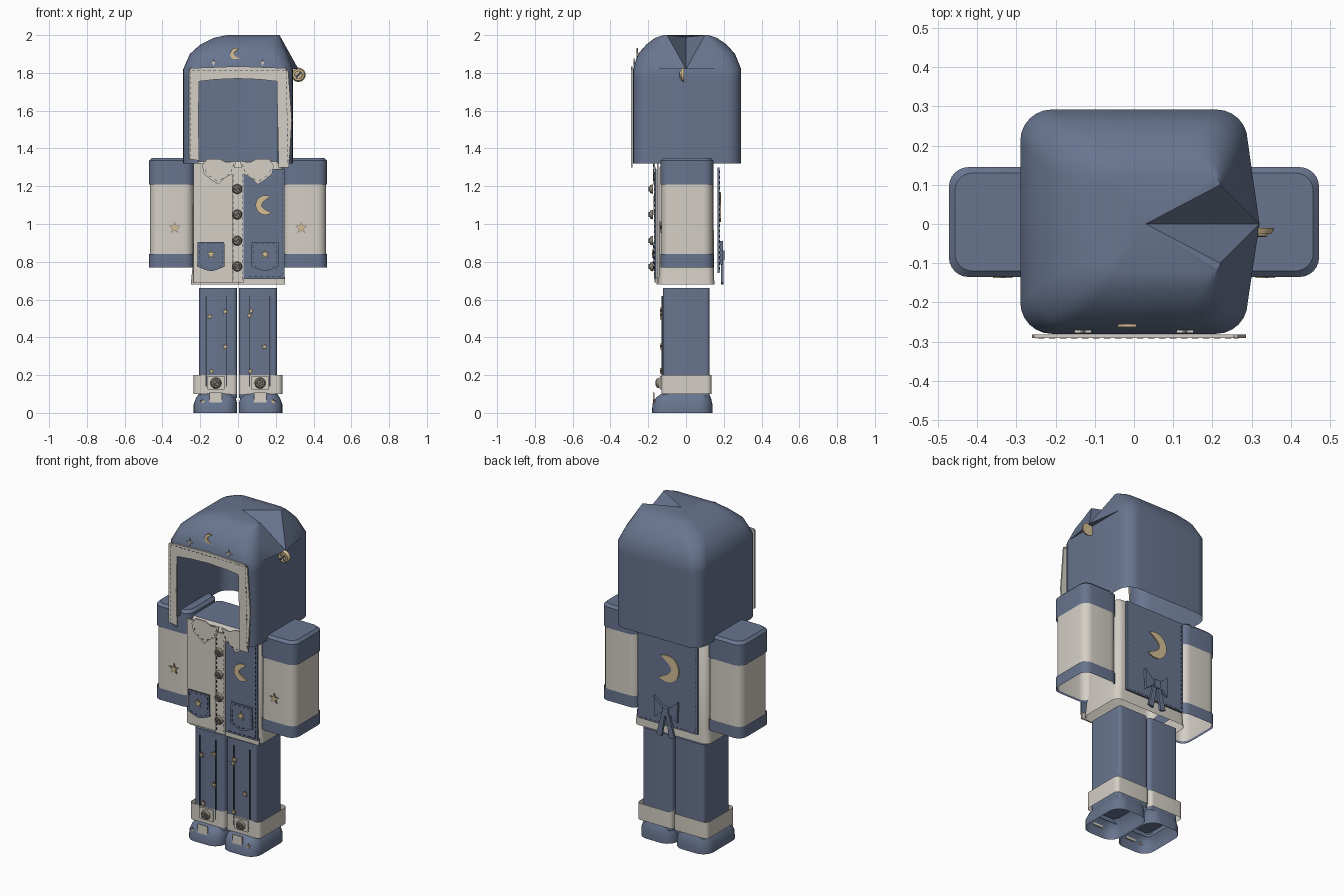
import bpy, bmesh, math
from mathutils import Matrix, Vector

if "Cube" in bpy.data.objects:
    bpy.data.objects.remove(bpy.data.objects["Cube"])


def material(name, rgb):
    m = bpy.data.materials.new(name)
    m.diffuse_color = (*rgb, 1)
    m.use_nodes = True
    m.node_tree.nodes["Principled BSDF"].inputs["Base Color"].default_value = m.diffuse_color
    return m


BLUE = material("dusty blue", (0.138, 0.178, 0.275))
CREAM = material("cream", (0.66, 0.62, 0.56))
GOLD = material("pale gold", (0.66, 0.52, 0.30))
BRONZE = material("bronze grey", (0.26, 0.23, 0.18))
DARK = material("dark seam", (0.05, 0.062, 0.095))


def finish(name, bm, mats, angle=35):
    bmesh.ops.recalc_face_normals(bm, faces=bm.faces)
    me = bpy.data.meshes.new(name)
    bm.to_mesh(me)
    bm.free()
    for m in mats:
        me.materials.append(m)
    me.shade_smooth()
    me.set_sharp_from_angle(angle=math.radians(angle))
    ob = bpy.data.objects.new(name, me)
    bpy.context.collection.objects.link(ob)
    return ob


N = 6  # segments per rounded corner


def rounded(x0, x1, y0, y1, r):
    centres = [(x1 - r, y0 + r), (x1 - r, y1 - r), (x0 + r, y1 - r), (x0 + r, y0 + r)]
    return [(cx + r * math.cos(a), cy + r * math.sin(a))
            for k, (cx, cy) in enumerate(centres)
            for a in [math.pi / 2 * (k - 1 + i / N) for i in range(N + 1)]]


def loft(name, sections, mat, top=None, skip=lambda lev, j: False, extra=None):
    """Skin through rounded rectangles (x0, x1, y0, y1, r, z); top = cap material."""
    bm = bmesh.new()
    rings = [[bm.verts.new((x, y, s[5])) for x, y in rounded(*s[:5])] for s in sections]
    n = len(rings[0])
    for lev, (a, b) in enumerate(zip(rings, rings[1:])):
        for j in range(n):
            if not skip(lev, j):
                k = (j + 1) % n
                bm.faces.new((a[j], a[k], b[k], b[j]))
    if top:
        bm.faces.new(rings[-1]).material_index = 1
    if extra:
        extra(bm, rings)
    return finish(name, bm, [mat, top or mat])


def plate(name, outlines, y, mat, t=0.008):
    """Flat pieces in the xz plane, from y towards the front by t."""
    bm = bmesh.new()
    for pts in outlines:
        a = [bm.verts.new((x, y, z)) for x, z in pts]
        b = [bm.verts.new((x, y - t, z)) for x, z in pts]
        bm.faces.new(a)
        bm.faces.new(b[::-1])
        for i in range(len(pts)):
            k = (i + 1) % len(pts)
            bm.faces.new((a[i], b[i], b[k], a[k]))
    return finish(name, bm, [mat], 25)


def box(x0, x1, z0, z1):
    return [(x0, z0), (x1, z0), (x1, z1), (x0, z1)]


def flip(pts, s):
    return [(s * x, z) for x, z in pts]


def star(x, z, r, n=5, inner=0.42):
    return [(x + q * math.sin(math.pi * i / n), z + q * math.cos(math.pi * i / n))
            for i in range(2 * n) for q in [r if i % 2 == 0 else r * inner]]


def moon(x, z, r):
    outer = [(x + r * math.cos(a), z + r * math.sin(a))
             for a in [math.radians(60 + 250 * i / 18) for i in range(19)]]
    p, q = Vector(outer[-1]), Vector(outer[0])
    inner = []
    for i in range(1, 12):
        u = i / 12
        bulge = math.sin(math.pi * u) * r * 0.95
        d = Vector((-(q - p).y, (q - p).x)).normalized()
        inner.append(tuple(p.lerp(q, u) + d * bulge))
    return outer + inner


def stitches(pts, w=0.003, d=0.016):
    out = []
    for p, q in zip(pts, pts[1:]):
        p, q = Vector(p), Vector(q)
        n = max(1, int((q - p).length / (1.7 * d)))
        u = (q - p).normalized()
        v = Vector((-u.y, u.x)) * w / 2
        for i in range(n):
            a = p.lerp(q, (i + 0.2) / n)
            b = a + u * d
            out.append([tuple(a - v), tuple(b - v), tuple(b + v), tuple(a + v)])
    return out


def button(name, x, y, z, r, mat=BRONZE):
    bm = bmesh.new()
    for r1, r2, dy, h in [(r, r * 0.8, 0, 0.016), (r * 0.62, r * 0.5, -0.007, 0.012)]:
        m = Matrix.Translation((x, y + dy, z)) @ Matrix.Rotation(math.pi / 2, 4, 'X')
        bmesh.ops.create_cone(bm, cap_ends=True, segments=20, radius1=r1, radius2=r2, depth=h, matrix=m)
    finish(name, bm, [mat])
    k, w = r * 0.38, r * 0.1
    cross = [[(x - k - w, z - s * k + w), (x - k + w, z - s * k - w),
              (x + k + w, z + s * k - w), (x + k - w, z + s * k + w)] for s in (1, -1)]
    plate(name + "_thread", cross, y - 0.0125, DARK, 0.003)


# Hood: open front, open base, folded notch ending in a drooping tip
H = (-0.29, 0.29, -0.28, 0.292)


def hood_tip(bm, rings):
    tip, dip = bm.verts.new((0.32, 0, 1.82)), bm.verts.new((0.03, 0, 1.99))
    top, rim = rings[-1], rings[2:]
    n = len(top)
    for j in range(n):
        if j != N:
            bm.faces.new((top[j], top[(j + 1) % n], dip))
    for e in (N, N + 1):
        bm.faces.new((dip, top[e], tip))
        for a, b in zip(rim, rim[1:]):
            bm.faces.new((a[e], b[e], tip))
    bm.faces.new((rim[0][N], rim[0][N + 1], tip))


hood = loft("hood", [(*H, 0.08, 1.32), (*H, 0.08, 1.77), (*H, 0.08, 1.82),
                     (-0.255, 0.262, -0.255, 0.26, 0.09, 1.90), (-0.2, 0.242, -0.21, 0.215, 0.09, 1.95),
                     (-0.13, 0.227, -0.165, 0.165, 0.06, 1.985), (-0.06, 0.22, -0.12, 0.12, 0.02, 2.0)],
            BLUE, skip=lambda lev, j: (lev == 0 and j == 4 * N + 3) or (lev >= 2 and j == N),
            extra=hood_tip)
button("hood_button", 0.32, -0.018, 1.79, 0.038, GOLD)

# Face trim and hood ornaments
plate("hood_trim", [[(-0.26, 1.345), (-0.205, 1.335), (-0.21, 1.55), (-0.205, 1.77), (-0.26, 1.82)],
                    [(0.215, 1.30), (0.27, 1.30), (0.285, 1.55), (0.265, 1.82), (0.205, 1.77)],
                    [(-0.25, 1.75), (-0.12, 1.765), (0, 1.77), (0.12, 1.765), (0.25, 1.75),
                     (0.255, 1.825), (0.12, 1.83), (0, 1.835), (-0.12, 1.83), (-0.255, 1.825)]],
      -0.282, CREAM, 0.009)
plate("trim_stitching", stitches([(-0.25, 1.35), (-0.25, 1.815), (0.255, 1.815), (0.265, 1.32)]), -0.291, DARK, 0.001)
plate("hood_moon", [moon(-0.01, 1.90, 0.032)], -0.255, GOLD)
plate("hood_stars", [star(s * 0.13, 1.855, 0.022, 4, 0.3) for s in (-1, 1)], -0.27, CREAM)

# Torso: hollow jacket with blue neck top
loft("jacket_body", [(-0.25, 0.25, -0.145, 0.15, 0.04, 0.68), (-0.24, 0.24, -0.143, 0.148, 0.04, 0.78),
                     (-0.235, 0.235, -0.14, 0.145, 0.04, 1.30), (-0.22, 0.22, -0.12, 0.125, 0.03, 1.33)],
     CREAM, BLUE)
plate("jacket_front_left", [box(-0.235, -0.03, 0.69, 1.32)], -0.145, CREAM)
plate("jacket_front_right", [box(0.03, 0.245, 0.71, 1.29)], -0.156, BLUE)
plate("front_hem", [box(0.0, 0.25, 0.68, 0.72)], -0.147, CREAM)
plate("placket", [box(-0.033, 0.03, 0.69, 1.3)], -0.16, CREAM)
plate("front_stitching", stitches([(0.235, 1.28), (0.235, 0.722), (0.045, 0.722)])
      + stitches([(0.023, 1.27), (0.023, 0.7)]) + stitches([(-0.026, 1.27), (-0.026, 0.7)]), -0.164, DARK, 0.005)
for i, z in enumerate((1.185, 1.05, 0.912, 0.775)):
    button(f"jacket_button_{i + 1}", -0.004, -0.182, z, 0.026)
plate("panel_moon", [moon(0.145, 1.1, 0.052)], -0.165, GOLD)

for s, side in ((-1, "left"), (1, "right")):
    # Pocket with star
    c = 0.143 * s
    plate(side + "_pocket", [[(c - 0.073, 0.775), (c - 0.03, 0.757), (c, 0.75), (c + 0.03, 0.757), (c + 0.073, 0.775),
                              (c + 0.07, 0.905), (c - 0.07, 0.905)]], -0.165, BLUE)
    plate(side + "_pocket_stitching", stitches([(c - 0.06, 0.895), (c - 0.062, 0.782), (c, 0.762),
                                                (c + 0.062, 0.782), (c + 0.06, 0.895), (c - 0.06, 0.895)]),
          -0.172, DARK, 0.003)
    plate(side + "_pocket_star", [star(c, 0.84, 0.026)], -0.173, GOLD)
    # Scalloped collar half
    plate(side + "_collar", [flip([(0.008, 1.335), (0.06, 1.325), (0.1, 1.345), (0.165, 1.345), (0.19, 1.31),
                                   (0.18, 1.265), (0.145, 1.235), (0.105, 1.21), (0.075, 1.24), (0.03, 1.265)], s)],
          -0.164, CREAM)
    plate(side + "_collar_stitching", [b for b in stitches(flip(
        [(0.02, 1.322), (0.04, 1.27), (0.104, 1.225), (0.165, 1.262), (0.178, 1.31)], s))], -0.172, DARK, 0.002)

    # Arm: cream sleeve with blue shoulder and cuff
    def tube(name, z0, z1, g, mat):
        xs = sorted((s * (0.235 - g), s * (0.467 + g)))
        return loft(name, [(*xs, -0.13 - g, 0.14 + g, 0.05, z) for z in (z0, z1)], mat)
    tube(side + "_sleeve", 0.78, 1.25, 0, CREAM)
    tube(side + "_cuff", 0.77, 0.84, 0.005, BLUE)
    xs = sorted((s * 0.23, s * 0.472))
    xt = sorted((s * 0.245, s * 0.457))
    loft(side + "_shoulder", [(*xs, -0.135, 0.145, 0.05, 1.21), (*xs, -0.135, 0.145, 0.05, 1.335),
                              (*xt, -0.12, 0.13, 0.045, 1.35)], BLUE, BLUE)
    plate(side + "_sleeve_star_edge", [star(s * 0.335, 0.98, 0.034)], -0.131, BRONZE, 0.004)
    plate(side + "_sleeve_star", [star(s * 0.335, 0.98, 0.026)], -0.134, GOLD, 0.004)

    # Leg with front seams
    xs = sorted((s * 0.006, s * 0.207))
    loft(side + "_leg", [(*xs, -0.123, 0.125, 0.02, 0.08), (*xs, -0.123, 0.125, 0.02, 0.66)], BLUE, BLUE)
    plate(side + "_leg_seams", [box(s * x - 0.003, s * x + 0.003, 0.14, 0.62) for x in (0.06, 0.168)], -0.122, DARK)

    # Turned-up trouser cuff and its button
    xs = sorted((s * 0.004, s * 0.235))
    loft(side + "_trouser_cuff", [(*xs, -0.13, 0.135, 0.025, z) for z in (0.1, 0.2)], CREAM)
    plate(side + "_cuff_tab", [box(s * 0.117 - 0.045, s * 0.117 + 0.045, 0.125, 0.195)], -0.13, CREAM)
    button(side + "_cuff_button", s * 0.117, -0.147, 0.158, 0.029)

    # Rounded hollow shoe with a pale tongue
    xt = sorted((s * 0.03, s * 0.205))
    xm = sorted((s * 0.012, s * 0.222))
    loft(side + "_shoe", [(*xs, -0.18, 0.14, 0.07, 0), (*xs, -0.178, 0.14, 0.07, 0.045),
                          (*xm, -0.16, 0.132, 0.06, 0.08), (*xt, -0.125, 0.12, 0.04, 0.105)], BLUE, BLUE)
    plate(side + "_shoe_tongue", [box(s * 0.117 - 0.033, s * 0.117 + 0.033, 0.055, 0.108)], -0.166, CREAM)
    plate(side + "_shoe_star", [star(s * 0.187, 0.06, 0.014)], -0.163, GOLD)

plate("trouser_stars", [star(x, z, 0.018) for x, z in
                        [(-0.15, 0.51), (-0.068, 0.535), (-0.068, 0.35), (-0.14, 0.22),
                         (0.06, 0.515), (0.07, 0.54), (0.14, 0.35), (0.065, 0.22)]], -0.13, GOLD)

# Back panel with moon and bow
plate("back_panel", [box(-0.2, 0.2, 0.74, 1.3)], 0.178, BLUE, 0.012)
plate("back_stitching", stitches([(-0.19, 1.29), (-0.19, 0.75), (0.19, 0.75), (0.19, 1.29)]), 0.179, DARK, 0.003)
plate("back_moon", [moon(0.0, 1.09, 0.08)], 0.184, GOLD)
plate("bow_loops", [flip([(0, 0.85), (0.03, 0.865), (0.08, 0.91), (0.075, 0.785), (0.03, 0.82), (0, 0.825)], s)
                    for s in (-1, 1)], 0.195, BLUE, 0.015)
plate("bow_tails", [flip([(0.002, 0.83), (0.022, 0.83), (0.06, 0.69), (0.025, 0.68)], s) for s in (-1, 1)],
      0.199, BLUE, 0.015)
plate("bow_knot", [box(-0.02, 0.02, 0.81, 0.86)], 0.203, BLUE, 0.02)
